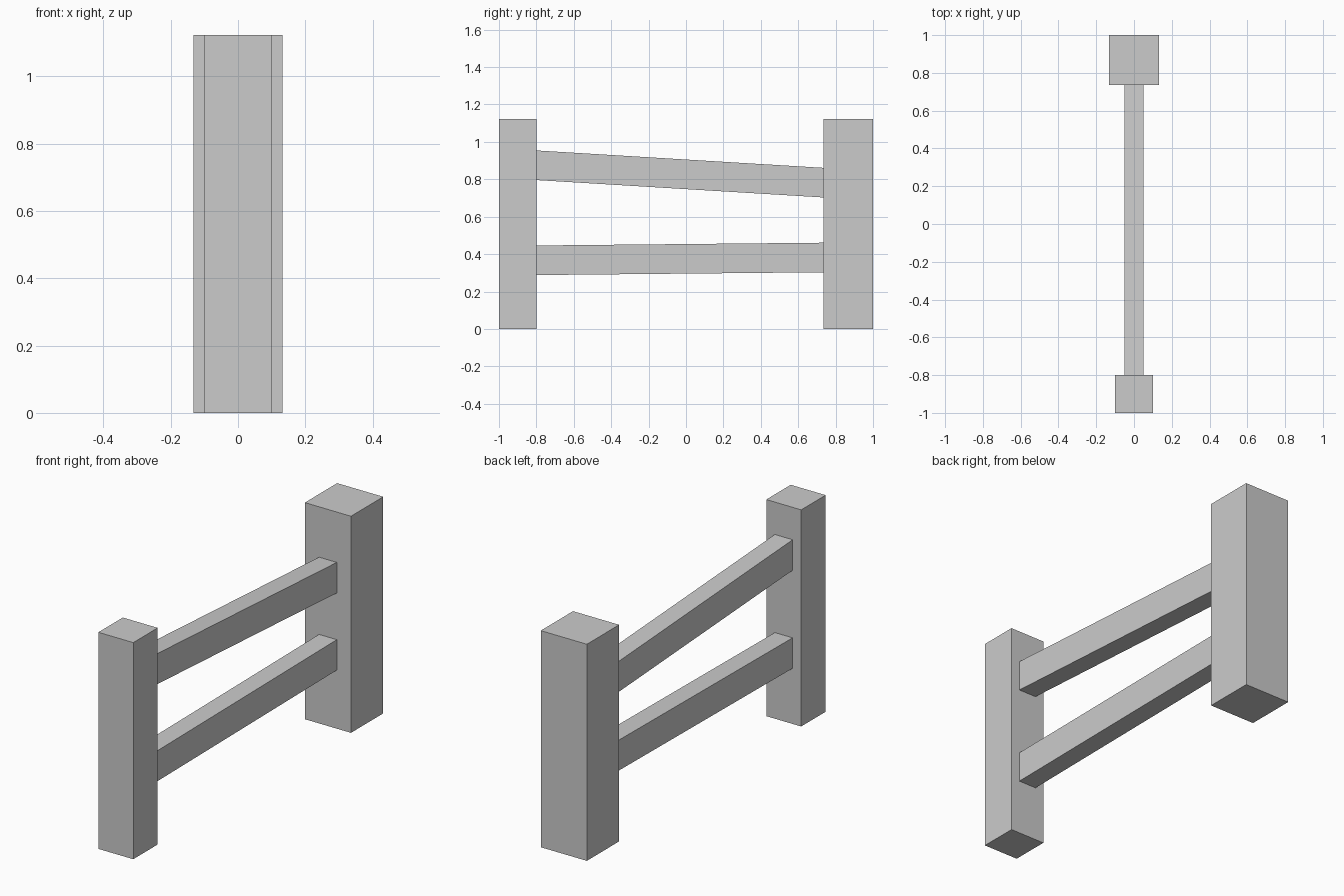
import bpy
from math import atan2, hypot

if "Cube" in bpy.data.objects:
    bpy.data.objects.remove(bpy.data.objects["Cube"])


def box(name, size, location, tilt=0.0):
    bpy.ops.mesh.primitive_cube_add(size=1, location=location, rotation=(tilt, 0, 0))
    obj = bpy.context.object
    obj.name = name
    obj.scale = size
    bpy.ops.object.transform_apply(location=False, rotation=False, scale=True)
    return obj


HEIGHT = 1.122

# Posts: slim one at the front, thick one at the back
for name, width, y in (("front_post", 0.2, -0.9), ("back_post", 0.264, 0.868)):
    box(name, (width, width, HEIGHT), (0, y, HEIGHT / 2))

# Rails: centre heights where they meet each post, ends tucked into the posts
Y0, Y1, TUCK = -0.8, 0.736, 0.03
for name, z0, z1 in (("upper_rail", 0.875, 0.782), ("lower_rail", 0.367, 0.382)):
    length = hypot(Y1 - Y0, z1 - z0) + 2 * TUCK
    box(name, (0.102, length, 0.158), (0, (Y0 + Y1) / 2, (z0 + z1) / 2),
        atan2(z1 - z0, Y1 - Y0))
